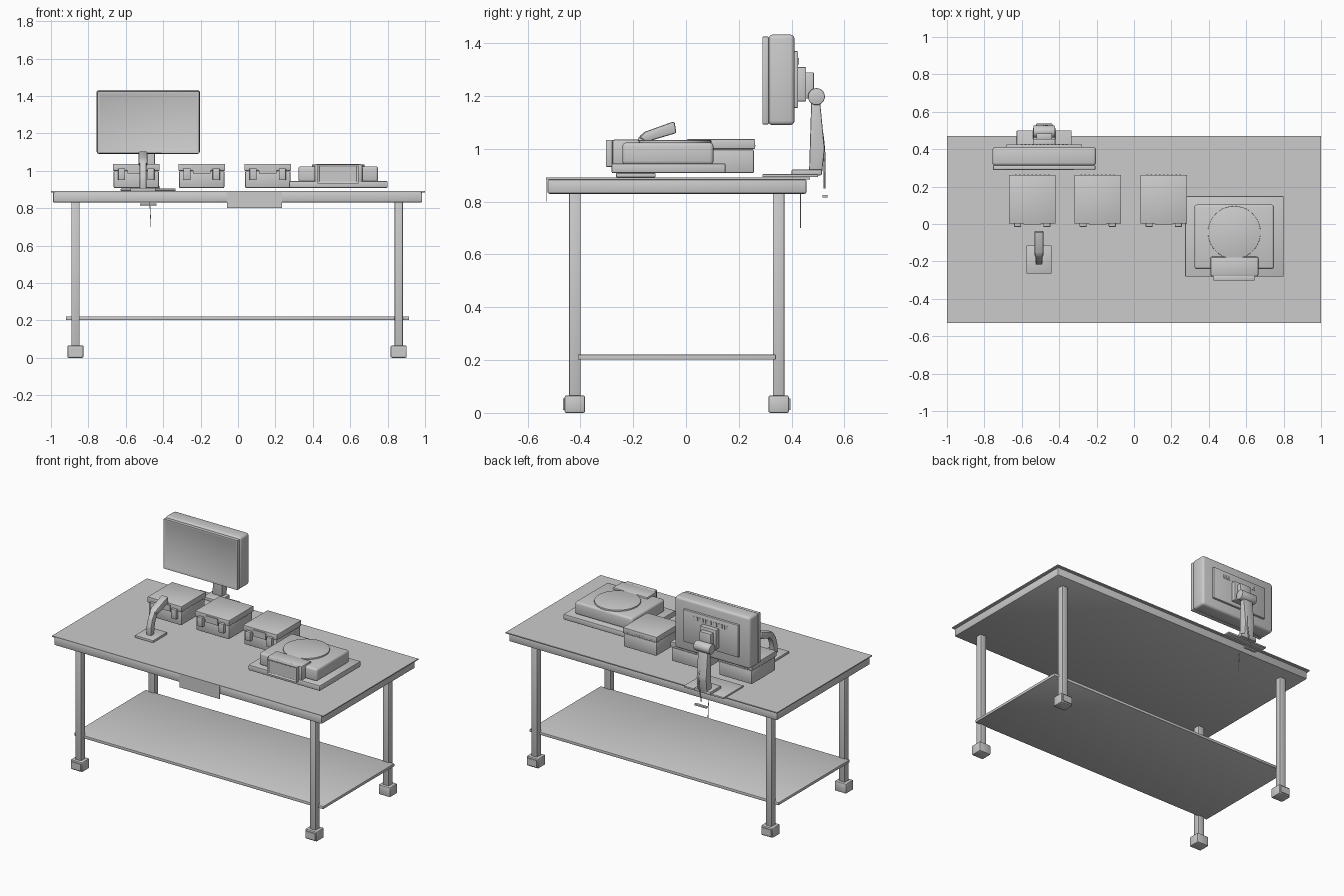
import bpy
import bmesh
import math
from mathutils import Matrix, Vector

default_cube = bpy.data.objects.get("Cube")
if default_cube:
    bpy.data.objects.remove(default_cube, do_unlink=True)

# One plain grey for the whole workstation
GREY = (0.6, 0.6, 0.6, 1)
grey = bpy.data.materials.new("plain grey")
grey.use_nodes = True
grey.diffuse_color = GREY
for node in grey.node_tree.nodes:
    if node.type == 'BSDF_PRINCIPLED':
        node.inputs["Base Color"].default_value = GREY


def finish(name, bm, bevel=0, segments=2, edges=None):
    """Bevel the given edges, then turn the bmesh into a shaded object."""
    bmesh.ops.recalc_face_normals(bm, faces=bm.faces[:])
    if bevel:
        bmesh.ops.bevel(bm, geom=edges or bm.edges[:], offset=bevel, segments=segments,
                        profile=0.5, affect='EDGES', clamp_overlap=True)
    mesh = bpy.data.meshes.new(name)
    bm.to_mesh(mesh)
    bm.free()
    mesh.materials.append(grey)
    obj = bpy.data.objects.new(name, mesh)
    bpy.context.collection.objects.link(obj)
    bpy.ops.object.select_all(action='DESELECT')
    obj.select_set(True)
    bpy.context.view_layer.objects.active = obj
    bpy.ops.object.shade_smooth_by_angle(angle=math.radians(35))
    return obj


def box(name, x, y, z, bevel=0, segments=2, inset=None):
    """Box from (low, high) ranges; inset = (border, depth) recesses its front."""
    bm = bmesh.new()
    bmesh.ops.create_cube(bm, size=1)
    for v in bm.verts:
        v.co = Vector(r[0] if c < 0 else r[1] for c, r in zip(v.co, (x, y, z)))
    edges = bm.edges[:]
    if inset:
        bm.normal_update()
        front = [f for f in bm.faces if f.normal.y < -0.9]
        bmesh.ops.inset_region(bm, faces=front, thickness=inset[0], depth=0)
        bmesh.ops.translate(bm, verts=front[0].verts[:], vec=(0, inset[1], 0))
    return finish(name, bm, bevel, segments, edges)


def around(centre, half):
    return (centre - half, centre + half)


def cylinder(name, centre, radius, length, axis, bevel=0):
    bm = bmesh.new()
    turn = Vector((0, 0, 1)).rotation_difference(Vector(axis)).to_matrix().to_4x4()
    bmesh.ops.create_cone(bm, cap_ends=True, segments=40, radius1=radius, radius2=radius,
                          depth=length, matrix=Matrix.Translation(centre) @ turn)
    rims = [e for e in bm.edges if any(len(f.verts) > 4 for f in e.link_faces)]
    return finish(name, bm, bevel, 2, rims)


def side_profile(name, points, x, bevel=0):
    """Extrude a (y, z) outline across the x range."""
    bm = bmesh.new()
    face = bm.faces.new([bm.verts.new((x[0], y, z)) for y, z in points])
    result = bmesh.ops.extrude_face_region(bm, geom=[face])
    moved = [g for g in result["geom"] if isinstance(g, bmesh.types.BMVert)]
    bmesh.ops.translate(bm, verts=moved, vec=(x[1] - x[0], 0, 0))
    return finish(name, bm, bevel, 2)


def cable(name, points, radius):
    curve = bpy.data.curves.new(name, 'CURVE')
    curve.dimensions = '3D'
    curve.bevel_depth = radius
    curve.bevel_resolution = 1
    curve.resolution_u = 6
    spline = curve.splines.new('BEZIER')
    spline.bezier_points.add(len(points) - 1)
    for knot, co in zip(spline.bezier_points, points):
        knot.co = co
        knot.handle_left_type = knot.handle_right_type = 'AUTO'
    curve.materials.append(grey)
    obj = bpy.data.objects.new(name, curve)
    bpy.context.collection.objects.link(obj)


# Table: thin overhanging sheet on a thick rounded slab
box("table_sheet", (-1, 1), (-0.53, 0.47), (0.885, 0.892))
box("table_slab", (-0.99, 0.985), (-0.525, 0.457), (0.83, 0.885), bevel=0.008)
box("hanging_label_plate", (-0.06, 0.235), (-0.529, -0.526), (0.8, 0.885))
box("lower_shelf", (-0.92, 0.915), (-0.41, 0.34), (0.202, 0.221), bevel=0.003)

# Legs with block feet and outward foot plates
for side, leg_x in (("right", -0.869), ("left", 0.859)):
    for end, leg_y, out in (("front", -0.421, -1), ("back", 0.351, 1)):
        label = end + "_" + side
        box(label + "_leg", around(leg_x, 0.022), around(leg_y, 0.022), (0.05, 0.835), bevel=0.005)
        box(label + "_foot", around(leg_x, 0.043), around(leg_y, 0.039), (0, 0.066), bevel=0.007)
        box(label + "_foot_plate", around(leg_x, 0.034),
            around(leg_y + out * 0.04, 0.005), (0.01, 0.055))

# Three latched cases
for place, case_x in (("right", -0.544), ("middle", -0.194), ("left", 0.159)):
    label = place + "_case"
    box(label + "_body", around(case_x, 0.121), (0.008, 0.257), (0.908, 0.998), bevel=0.006)
    box(label + "_lid", around(case_x, 0.125), (0.003, 0.262), (1, 1.037), bevel=0.003)
    box(label + "_seam", around(case_x, 0.117), (0.012, 0.253), (0.99, 1.01))
    box(label + "_grip", around(case_x, 0.046), (-0.002, 0.01), (0.985, 1.028))
    for latch_side in (-1, 1):
        box(label + "_latch", around(case_x + latch_side * 0.078, 0.019),
            (-0.015, 0.01), (0.95, 1.012), bevel=0.003)
    for i in range(-4, 5):
        box(label + "_back_vent", around(case_x + i * 0.022, 0.004),
            (0.26, 0.264), (1.01, 1.015))

# Weighing scale with round pan and display
box("scale_base", (0.273, 0.8), (-0.282, 0.15), (0.908, 0.945), bevel=0.006)
box("scale_body", (0.323, 0.749), (-0.241, 0.104), (0.94, 1.024), bevel=0.014, segments=3)
cylinder("scale_pan", (0.536, -0.045, 1.025), 0.141, 0.016, (0, 0, 1), bevel=0.002)
box("scale_display_housing", (0.408, 0.665), (-0.28, -0.175), (0.935, 1.036), bevel=0.01)
box("scale_display_frame", (0.424, 0.645), (-0.305, -0.275), (0.932, 1.034),
    bevel=0.004, inset=(0.015, 0.008))

# Handheld scanner on a square plinth
box("scanner_plinth", (-0.575, -0.44), (-0.265, -0.115), (0.892, 0.908), bevel=0.003)
side_profile("scanner_grip", [
    (-0.217, 0.9), (-0.215, 0.96), (-0.2, 1.01), (-0.174, 1.05), (-0.15, 1.07),
    (-0.125, 1.035), (-0.148, 1.02), (-0.165, 0.99), (-0.175, 0.95), (-0.18, 0.9)],
    (-0.526, -0.49), bevel=0.006)
side_profile("scanner_head", [
    (-0.177, 1.042), (-0.155, 1.065), (-0.044, 1.105), (-0.036, 1.06), (-0.148, 1.027)],
    (-0.532, -0.484), bevel=0.007)

# Monitor: rounded shell, recessed screen frame, back panel with vents
SCREEN_X = -0.48
box("monitor_shell", around(SCREEN_X, 0.277), (0.312, 0.411), (1.09, 1.433),
    bevel=0.016, segments=3)
box("monitor_frame", around(SCREEN_X, 0.274), (0.287, 0.315), (1.092, 1.426),
    bevel=0.007, inset=(0.024, 0.008))
box("monitor_back_panel", around(SCREEN_X, 0.203), (0.405, 0.425), (1.155, 1.37), bevel=0.004)
for i in range(-6, 7):
    box("monitor_vent", around(SCREEN_X + i * 0.02, 0.005), (0.422, 0.428), (1.32, 1.345))

# Mount plates, tilt hinge and stand
box("mount_plate", around(SCREEN_X, 0.06), (0.42, 0.455), (1.18, 1.31), bevel=0.004)
box("mount_block", around(SCREEN_X, 0.042), (0.45, 0.485), (1.19, 1.29), bevel=0.005)
cylinder("tilt_hinge", (SCREEN_X, 0.494, 1.198), 0.032, 0.117, (1, 0, 0), bevel=0.004)
side_profile("stand_column", [
    (0.475, 1.2), (0.466, 0.905), (0.515, 0.905), (0.525, 1), (0.506, 1.2)],
    around(SCREEN_X, 0.036), bevel=0.005)
box("stand_foot", around(SCREEN_X, 0.147), (0.29, 0.5), (0.893, 0.904), bevel=0.002)
box("stand_foot_riser", around(SCREEN_X, 0.06), (0.4, 0.515), (0.9, 0.922), bevel=0.005)
box("cable_clip", around(SCREEN_X, 0.045), (0.517, 0.536), (0.815, 0.826), bevel=0.003)
cable("stand_cable", [(SCREEN_X, 0.505, 1.13), (SCREEN_X + 0.02, 0.523, 1),
                      (SCREEN_X, 0.525, 0.85)], 0.004)
cable("hanging_cable", [(-0.472, 0.434, 0.83), (-0.468, 0.434, 0.76), (-0.466, 0.434, 0.7)], 0.002)
